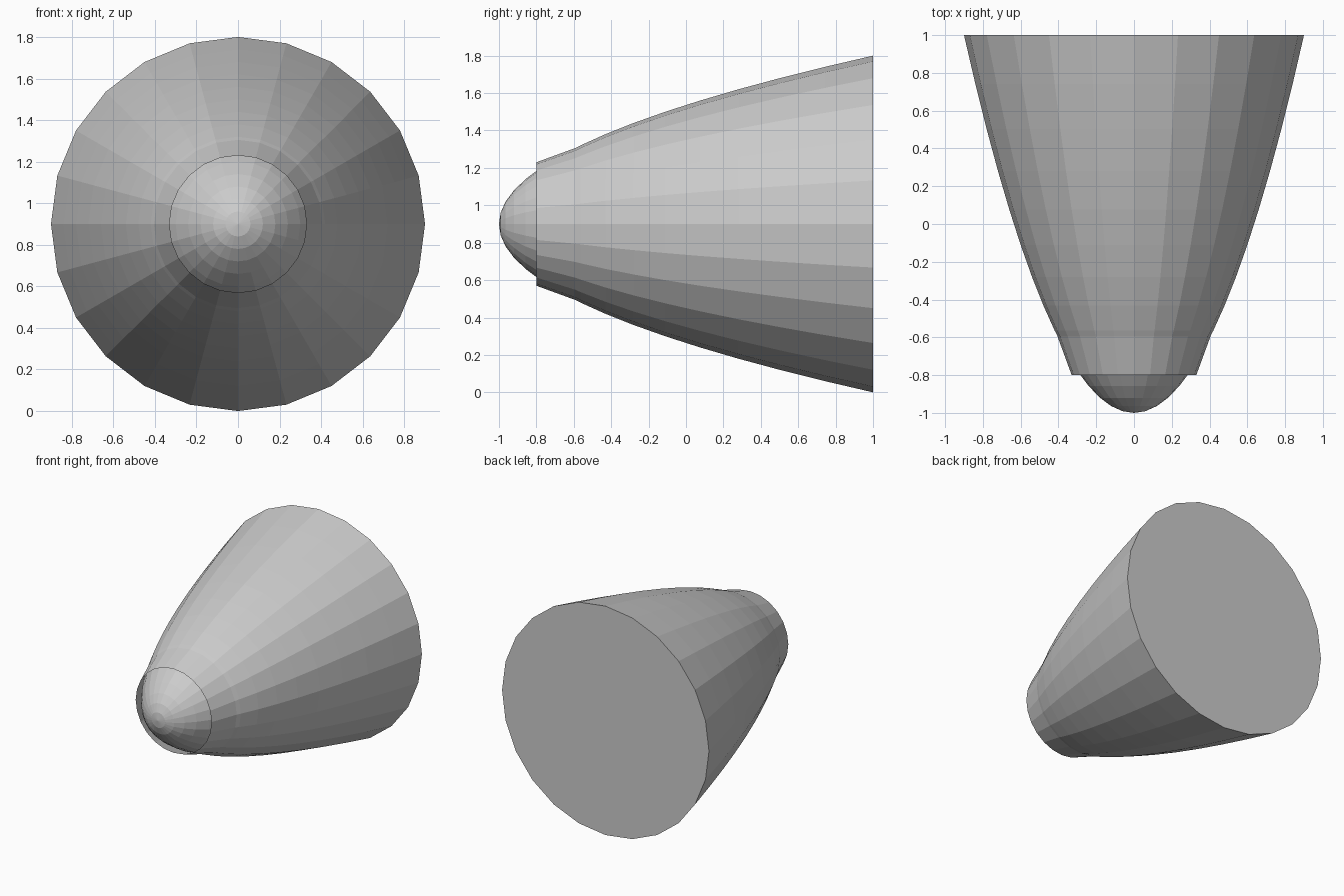
import bpy
import bmesh
from math import sin, cos, tau

cube = bpy.data.objects.get("Cube")
if cube:
    bpy.data.objects.remove(cube)

SIDES = 24
RADIUS = 0.9    # base radius, also the height of the axis
RINGS = 15

grey = bpy.data.materials.new("plain_grey")
grey.use_nodes = True
colour = (0.6, 0.6, 0.6, 1)
grey.diffuse_color = colour
grey.node_tree.nodes["Principled BSDF"].inputs["Base Color"].default_value = colour


def lathe(name, profile, tip=None, cap=False):
    """Turn (radius, y) points around the horizontal axis, front to back."""
    bm = bmesh.new()
    rings = [[bm.verts.new((r * sin(tau * i / SIDES), y, RADIUS + r * cos(tau * i / SIDES)))
              for i in range(SIDES)] for r, y in profile]
    for a, b in zip(rings, rings[1:]):
        for i in range(SIDES):
            j = (i + 1) % SIDES
            bm.faces.new((a[i], a[j], b[j], b[i]))
    if tip is not None:
        point = bm.verts.new((0, tip, RADIUS))
        for i in range(SIDES):
            bm.faces.new((point, rings[0][(i + 1) % SIDES], rings[0][i]))
    if cap:
        bm.faces.new(rings[-1])
    bm.normal_update()
    bmesh.ops.recalc_face_normals(bm, faces=bm.faces)
    mesh = bpy.data.meshes.new(name)
    bm.to_mesh(mesh)
    bm.free()
    mesh.materials.append(grey)
    obj = bpy.data.objects.new(name, mesh)
    bpy.context.collection.objects.link(obj)
    return obj


# Paraboloid body with a pointed-round nose and a flat back
body_profile = [(RADIUS * k / RINGS, -1 + 2 * (k / RINGS) ** 2) for k in range(1, RINGS + 1)]
lathe("nose_body", body_profile, tip=-1, cap=True)

# Thin open collar around the nose
lathe("nose_collar", [(0.33, -0.8), (0.405, -0.595)])
